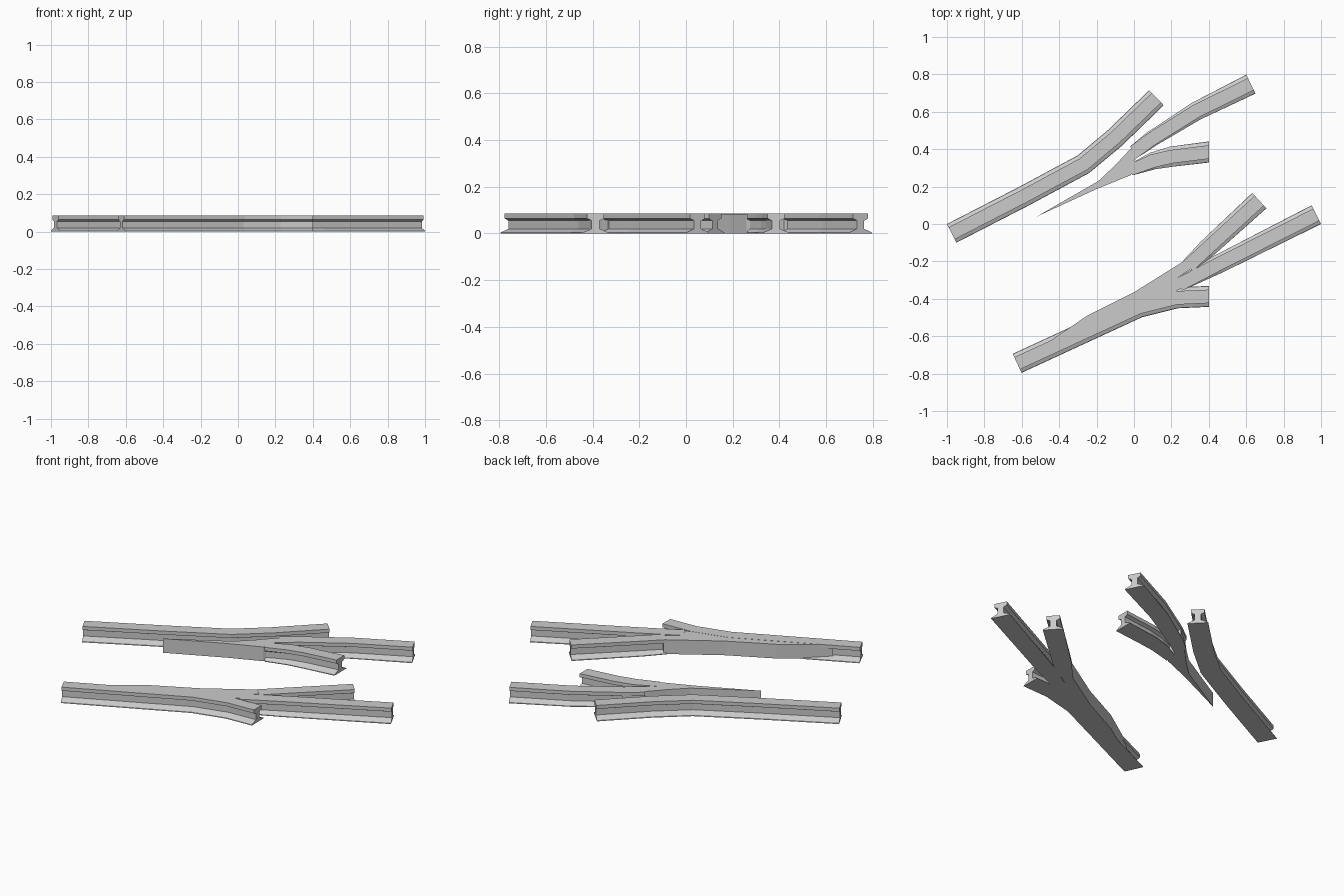
import bpy, bmesh
from mathutils import Vector

if "Cube" in bpy.data.objects:
    bpy.data.objects.remove(bpy.data.objects["Cube"])

TOP = 0.085
# half of the rail cross-section: offset from centre, height
HALF = [(0.056, 0), (0.054, 0.004), (0.017, 0.02), (0.017, 0.055), (0.036, 0.064), (0.036, TOP)]
PROFILE = HALF + [(-u, z) for u, z in reversed(HALF)]


def finish(name, bm):
    bmesh.ops.recalc_face_normals(bm, faces=bm.faces)
    mesh = bpy.data.meshes.new(name)
    bm.to_mesh(mesh)
    bm.free()
    bpy.context.collection.objects.link(bpy.data.objects.new(name, mesh))


def rail(name, path, widths=None, end_dir=None):
    """Sweep the rail profile along a flat path, limiting the half width at each station."""
    pts = [Vector(p) for p in path]
    widths = widths or [0.056] * len(pts)
    bm = bmesh.new()
    rings = []
    for i, p in enumerate(pts):
        a = (p - pts[i - 1]).normalized() if i else None
        b = (pts[i + 1] - p).normalized() if i < len(pts) - 1 else None
        d = (a + b).normalized() if a and b else (a or b)
        if end_dir and b is None:
            d = Vector(end_dir)
        n = Vector((-d.y, d.x)) / (d.dot(a or b) or 1)
        ring = []
        for u, z in PROFILE:
            u = max(-widths[i], min(widths[i], u))
            q = p + n * u
            ring.append(bm.verts.new((q.x, q.y, z)))
        rings.append(ring)
    k = len(PROFILE)
    for r, s in zip(rings, rings[1:]):
        for j in range(k):
            bm.faces.new((r[j], r[(j + 1) % k], s[(j + 1) % k], s[j]))
    bm.faces.new(rings[0])
    bm.faces.new(rings[-1])
    finish(name, bm)


def blade(name, outline, top):
    """Solid tapered switch blade extruded straight up."""
    bm = bmesh.new()
    f = bm.faces.new([bm.verts.new((x, y, 0)) for x, y in outline])
    up = bmesh.ops.extrude_face_region(bm, geom=[f], use_keep_orig=True)
    for v in up["geom"]:
        if isinstance(v, bmesh.types.BMVert):
            v.co.z = top
    finish(name, bm)


# continuous outer stock rails
rail("left_stock_rail", [(-0.975, -0.05), (-0.59, 0.148), (-0.27, 0.32), (-0.10, 0.462), (0.12, 0.675)])
rail("right_stock_rail", [(-0.625, -0.745), (0.025, -0.445), (0.225, -0.395), (0.4, -0.387)], end_dir=(1, 0))

# open blade pair and the rails leaving it
blade("open_blade", [(-0.52, 0.04), (-0.2, 0.187), (-0.02, 0.26), (0.03, 0.32), (0.0, 0.34),
                     (0.10, 0.42), (0.08, 0.485), (-0.03, 0.39), (-0.1, 0.315), (-0.19, 0.23)], TOP - 0.001)
rail("straight_rail_left", [(0.0, 0.385), (0.09, 0.452), (0.33, 0.602), (0.625, 0.748)],
     [0.036, 0.042, 0.05, 0.056])
rail("right_branch_inner_rail", [(-0.02, 0.288), (0.1, 0.337), (0.2, 0.36), (0.4, 0.385)],
     [0.03, 0.046, 0.054, 0.056], (1, 0))

# closed blade pair lying against the stock rail, and the rails leaving it
blade("closed_blade", [(-0.5, -0.66), (0.0, -0.43), (0.1, -0.41), (0.22, -0.36), (0.27, -0.335),
                       (0.25, -0.285), (0.23, -0.29), (0.32, -0.23), (0.28, -0.19),
                       (0.0, -0.365), (-0.25, -0.49)], TOP - 0.001)
rail("left_branch_inner_rail", [(0.29, -0.225), (0.39, -0.132), (0.67, 0.125)], [0.04, 0.05, 0.056])
rail("straight_rail_right", [(0.24, -0.325), (0.45, -0.215), (0.975, 0.05)], [0.036, 0.05, 0.056])
